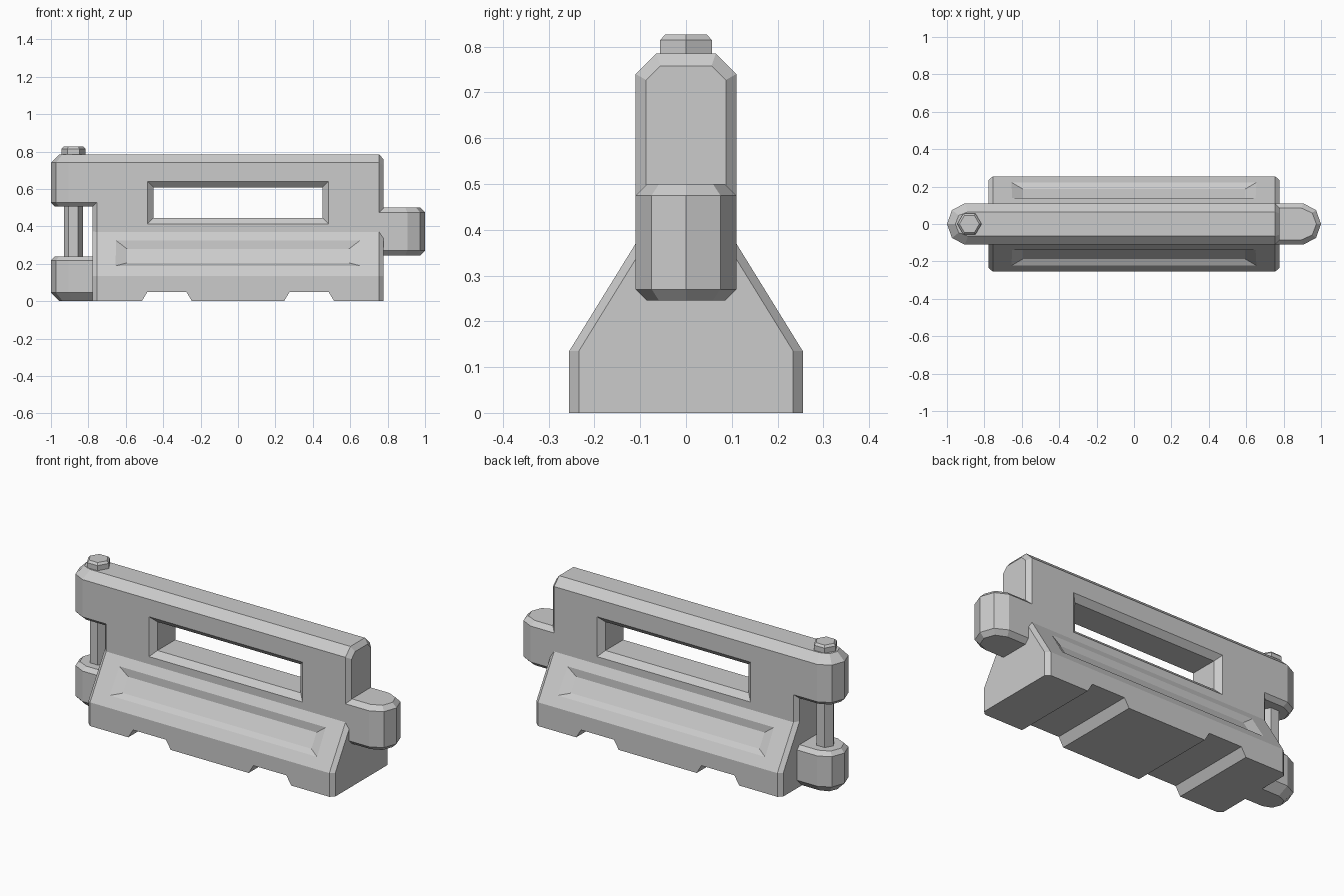
import bpy
import bmesh
from math import cos, sin, pi

cube = bpy.data.objects.get("Cube")
if cube:
    bpy.data.objects.remove(cube, do_unlink=True)

GREY = (0.6, 0.6, 0.6, 1)
grey = bpy.data.materials.new("grey_plastic")
grey.use_nodes = True
grey.diffuse_color = GREY
grey.node_tree.nodes["Principled BSDF"].inputs["Base Color"].default_value = GREY


def loft(name, rings):
    """Skin a row of equal-sized rings and cap both ends."""
    bm = bmesh.new()
    loops = [[bm.verts.new(p) for p in ring] for ring in rings]
    n = len(loops[0])
    for a, b in zip(loops, loops[1:]):
        for i in range(n):
            j = (i + 1) % n
            bm.faces.new((a[i], a[j], b[j], b[i]))
    bm.faces.new(loops[0])
    bm.faces.new(loops[-1])
    bmesh.ops.recalc_face_normals(bm, faces=bm.faces)
    mesh = bpy.data.meshes.new(name)
    bm.to_mesh(mesh)
    bm.free()
    mesh.materials.append(grey)
    ob = bpy.data.objects.new(name, mesh)
    bpy.context.collection.objects.link(ob)
    return ob


def combine(target, other, operation):
    mod = target.modifiers.new(operation, 'BOOLEAN')
    mod.operation = operation
    mod.solver = 'EXACT'
    mod.object = other
    bpy.context.view_layer.objects.active = target
    bpy.ops.object.modifier_apply(modifier=mod.name)
    bpy.data.objects.remove(other, do_unlink=True)


def mirrored(half):
    """Close a right-hand half profile across the middle."""
    return half + [(-y, z) for y, z in reversed(half)]


def chamfered_bar(name, outer, inner, end=0.778, c=0.023):
    """Profile run along x with chamfered ends."""
    stations = [(-end, inner), (c - end, outer), (end - c, outer), (end, inner)]
    return loft(name, [[(x, y, z) for y, z in mirrored(p)] for x, p in stations])


def lug(name, side, root, levels):
    """Rounded hinge block: levels are (height, inset)."""
    rings = []
    for z, d in levels:
        half = [(root, 0.11 - d), (0.905 - 0.4 * d, 0.11 - d),
                (0.973 - 0.8 * d, 0.075 - 0.65 * d)]
        plan = half + [(1 - d, 0)] + [(x, -y) for x, y in reversed(half)]
        rings.append([(side * x, y, z) for x, y in plan])
    return loft(name, rings)


# Upright wall and splayed foot
body = chamfered_bar("barrier_body",
                     [(0.11, 0.03), (0.11, 0.74), (0.065, 0.785)],
                     [(0.087, 0.03), (0.087, 0.727), (0.056, 0.758)])
foot = chamfered_bar("foot",
                     [(0.255, 0), (0.255, 0.135), (0.09, 0.402)],
                     [(0.234, 0), (0.234, 0.135), (0.069, 0.402)])
combine(body, foot, 'UNION')

# Hinge lugs: two on the right end, one on the left end
lugs = [
    ("upper_lug", -1, 0.6, [(0.505, 0.022), (0.527, 0), (0.74, 0), (0.785, 0.045)]),
    ("lower_lug", -1, 0.7, [(0, 0.045), (0.045, 0), (0.218, 0), (0.24, 0.022)]),
    ("middle_lug", 1, 0.7, [(0.245, 0.025), (0.27, 0), (0.475, 0), (0.5, 0.025)]),
]
for spec in lugs:
    combine(body, lug(*spec), 'UNION')

# Window with chamfered rims
rings = []
for y, grow in [(-0.12, 0.043), (-0.08, 0), (0.08, 0), (0.12, 0.043)]:
    w, lo, hi = 0.452 + grow, 0.445 - grow, 0.608 + grow
    rings.append([(-w, y, lo), (w, y, lo), (w, y, hi), (-w, y, hi)])
combine(body, loft("window_cutter", rings), 'DIFFERENCE')

# Lifting slots under the foot
for x in (-0.38, 0.38):
    slot = [(x - 0.146, -0.02), (x + 0.146, -0.02), (x + 0.104, 0.05), (x - 0.104, 0.05)]
    combine(body, loft("slot_cutter", [[(px, y, z) for px, z in slot] for y in (-0.4, 0.4)]),
            'DIFFERENCE')

# Recessed panels on both slopes
floor = (0.594, (0.187, 0.205), (0.14, 0.28))
rim = (0.67, (0.231, 0.184), (0.138, 0.338))
for side in (-1, 1):
    rings = [[(-w, side * a[0], a[1]), (w, side * a[0], a[1]),
              (w, side * b[0], b[1]), (-w, side * b[0], b[1])] for w, a, b in (floor, rim)]
    combine(body, loft("panel_cutter", rings), 'DIFFERENCE')


# Hexagonal hinge pin and its bolt head
def hexagon(r, z):
    return [(-0.88 + r * cos(i * pi / 3), r * sin(i * pi / 3), z) for i in range(6)]


loft("hinge_pin", [hexagon(0.05, 0.2), hexagon(0.05, 0.55)])
loft("pin_head", [hexagon(0.065, 0.77), hexagon(0.065, 0.814), hexagon(0.053, 0.826)])
